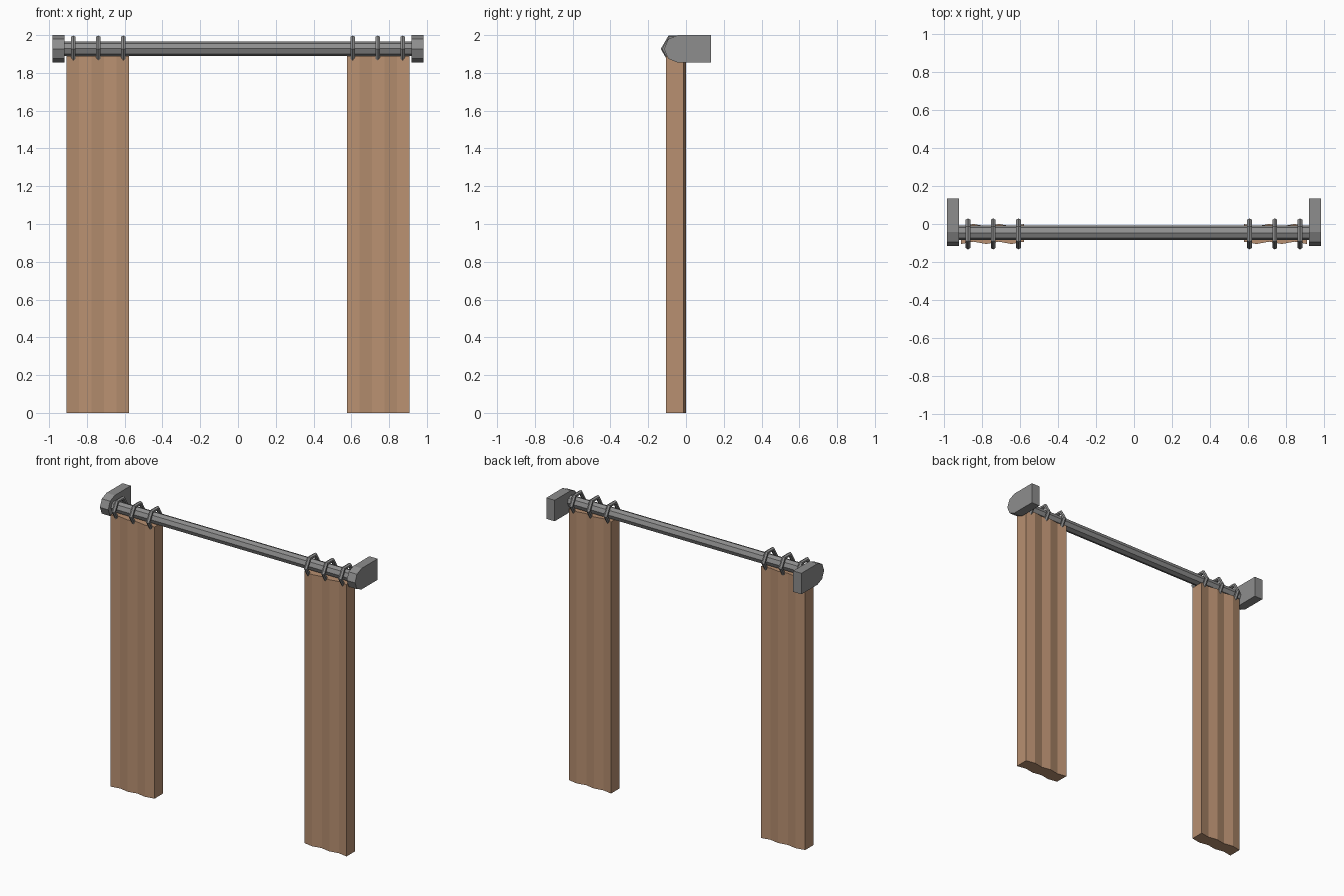
import bpy, bmesh, math
from mathutils import Vector

if "Cube" in bpy.data.objects:
    bpy.data.objects.remove(bpy.data.objects["Cube"])


def material(name, rgb):
    m = bpy.data.materials.new(name)
    m.diffuse_color = (*rgb, 1)
    m.use_nodes = True
    m.node_tree.nodes["Principled BSDF"].inputs["Base Color"].default_value = m.diffuse_color
    return m


METAL = material("grey_metal", (0.27, 0.27, 0.27))
CLOTH = material("brown_cloth", (0.48, 0.28, 0.165))


def prism(name, points, offset, mat):
    """Extrude a flat polygon along an offset."""
    bm = bmesh.new()
    face = bm.faces.new([bm.verts.new(p) for p in points])
    ext = bmesh.ops.extrude_face_region(bm, geom=[face], use_keep_orig=True)
    verts = [v for v in ext["geom"] if isinstance(v, bmesh.types.BMVert)]
    bmesh.ops.translate(bm, verts=verts, vec=Vector(offset))
    bmesh.ops.recalc_face_normals(bm, faces=bm.faces)
    me = bpy.data.meshes.new(name)
    bm.to_mesh(me)
    bm.free()
    me.materials.append(mat)
    ob = bpy.data.objects.new(name, me)
    bpy.context.collection.objects.link(ob)
    return ob


# Eight-sided rod
ROD_Y, ROD_Z = -0.046, 1.928
rod = [(-0.93, ROD_Y + 0.039 * math.cos(i * math.pi / 4),
        ROD_Z + 0.039 * math.sin(i * math.pi / 4)) for i in range(8)]
prism("rod", rod, (1.86, 0, 0), METAL)

for side, s in (("left", -1), ("right", 1)):
    # Wall bracket with rounded front end
    arc = [(math.pi / 2 + i * math.pi / 4) for i in range(5)]
    prof = [(s * 0.918, -0.043 + 0.073 * math.cos(a), 1.927 + 0.073 * math.sin(a))
            for a in arc]
    prof += [(s * 0.918, 0.133, 1.854), (s * 0.918, 0.133, 2.0)]
    prism(side + "_bracket", prof, (s * 0.064, 0, 0), METAL)

    # Thick curtain with five shallow pleats
    depth, pitch = 0.012, 0.0664
    xs = [0.909 - i * pitch for i in range(6)]
    front = [(s * x, -0.105 + depth * (i % 2), 0) for i, x in enumerate(xs)]
    back = [(s * x, -depth + depth * (i % 2), 0) for i, x in enumerate(xs)]
    prism(side + "_curtain", front + back[::-1], (0, 0, 1.89), CLOTH)

    # Six-sided hanging rings
    for i, x in enumerate((0.607, 0.74, 0.872)):
        bpy.ops.mesh.primitive_torus_add(
            major_segments=6, minor_segments=6, major_radius=0.0675,
            minor_radius=0.014, location=(s * x, -0.052, 1.927),
            rotation=(math.pi / 2, 0, math.pi / 2))
        ring = bpy.context.object
        ring.name = f"{side}_ring_{i + 1}"
        ring.data.materials.append(METAL)
        for p in ring.data.polygons:
            p.use_smooth = False
